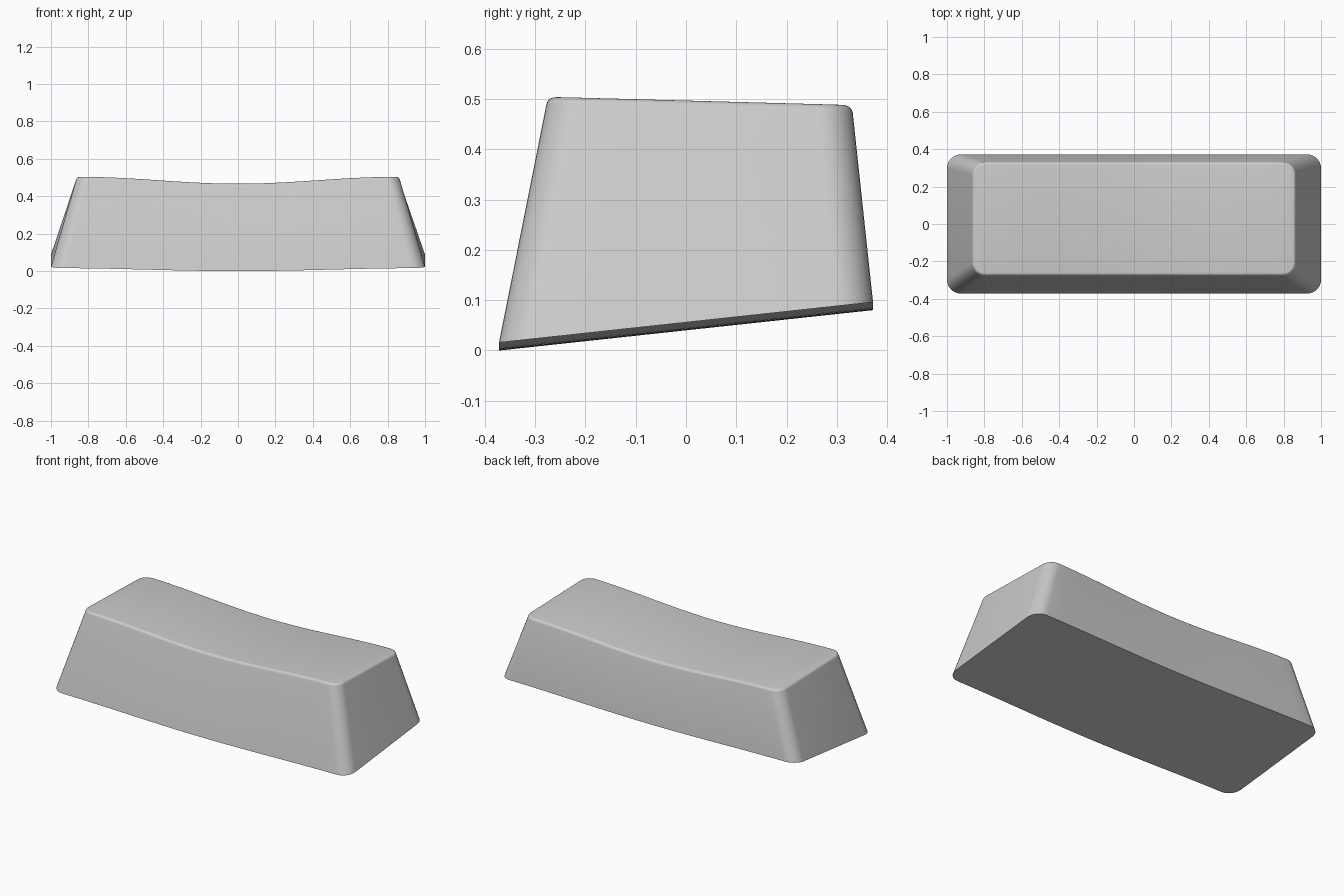
import bpy, bmesh
from math import sin, cos, pi

old = bpy.data.objects.get("Cube")
if old:
    bpy.data.objects.remove(old, do_unlink=True)

ARC, SPAN = 8, 24   # segments per corner and along the long sides


def half_outline(half_x, half_y, radius):
    """Front half of a rounded rectangle, from left end to right end."""
    arc = [(half_x - radius + radius * cos(a), -half_y + radius - radius * sin(a))
           for a in (pi / 2 * i / ARC for i in range(ARC + 1))]
    flat = half_x - radius
    middle = [(flat * (2 * i / SPAN - 1), -half_y) for i in range(1, SPAN)]
    return [(-x, y) for x, y in arc] + middle + arc[::-1]


def wave(x, half_x):
    """Smooth dish: 0 in the middle, 1 at the ends."""
    return 0.5 - 0.5 * cos(pi * min(abs(x) / half_x, 1))


def bottom_z(x, y):
    return 0.04 + 0.108 * y + 0.016 * wave(x, 1.0)


def top_z(x, y):
    return 0.46 - 0.027 * y + 0.037 * wave(x, 0.86)


bm = bmesh.new()


def add_ring(half_x, half_y, radius, centre_y, height, drop=0.0):
    half = half_outline(half_x, half_y, radius)
    outline = half + [(x, -y) for x, y in reversed(half)]
    return [bm.verts.new((x, y + centre_y, height(x, y + centre_y) - drop))
            for x, y in outline]


def cap(ring):
    """Fill with straight front-to-back strips."""
    n = len(ring)
    for i in range(n // 2 - 1):
        bm.faces.new((ring[i], ring[i + 1], ring[n - 2 - i], ring[n - 1 - i]))


# Skirt, rounded lip and dished top
rings = [add_ring(1.0, 0.372, 0.075, 0, bottom_z)]
lip = 0.018
for k in range(6):
    a = 0.2 + (pi / 2 - 0.2) * k / 5
    inset = lip * (1 - cos(a))
    rings.append(add_ring(0.866 - inset, 0.305 - inset, 0.068 - inset, 0.027,
                          top_z, lip * (1 - sin(a))))
for lower, upper in zip(rings, rings[1:]):
    n = len(lower)
    for i in range(n):
        j = (i + 1) % n
        bm.faces.new((lower[i], lower[j], upper[j], upper[i]))
cap(rings[0])
cap(rings[-1])
bmesh.ops.recalc_face_normals(bm, faces=bm.faces)

mesh = bpy.data.meshes.new("key_cap")
bm.to_mesh(mesh)
bm.free()
body = bpy.data.objects.new("key_cap", mesh)
bpy.context.collection.objects.link(body)

# Plain grey plastic
grey = bpy.data.materials.new("grey_plastic")
grey.use_nodes = True
colour = (0.6, 0.6, 0.6, 1)
grey.diffuse_color = colour
grey.node_tree.nodes["Principled BSDF"].inputs["Base Color"].default_value = colour
mesh.materials.append(grey)

bpy.context.view_layer.objects.active = body
body.select_set(True)
bpy.ops.object.shade_smooth_by_angle(angle=pi / 6)
